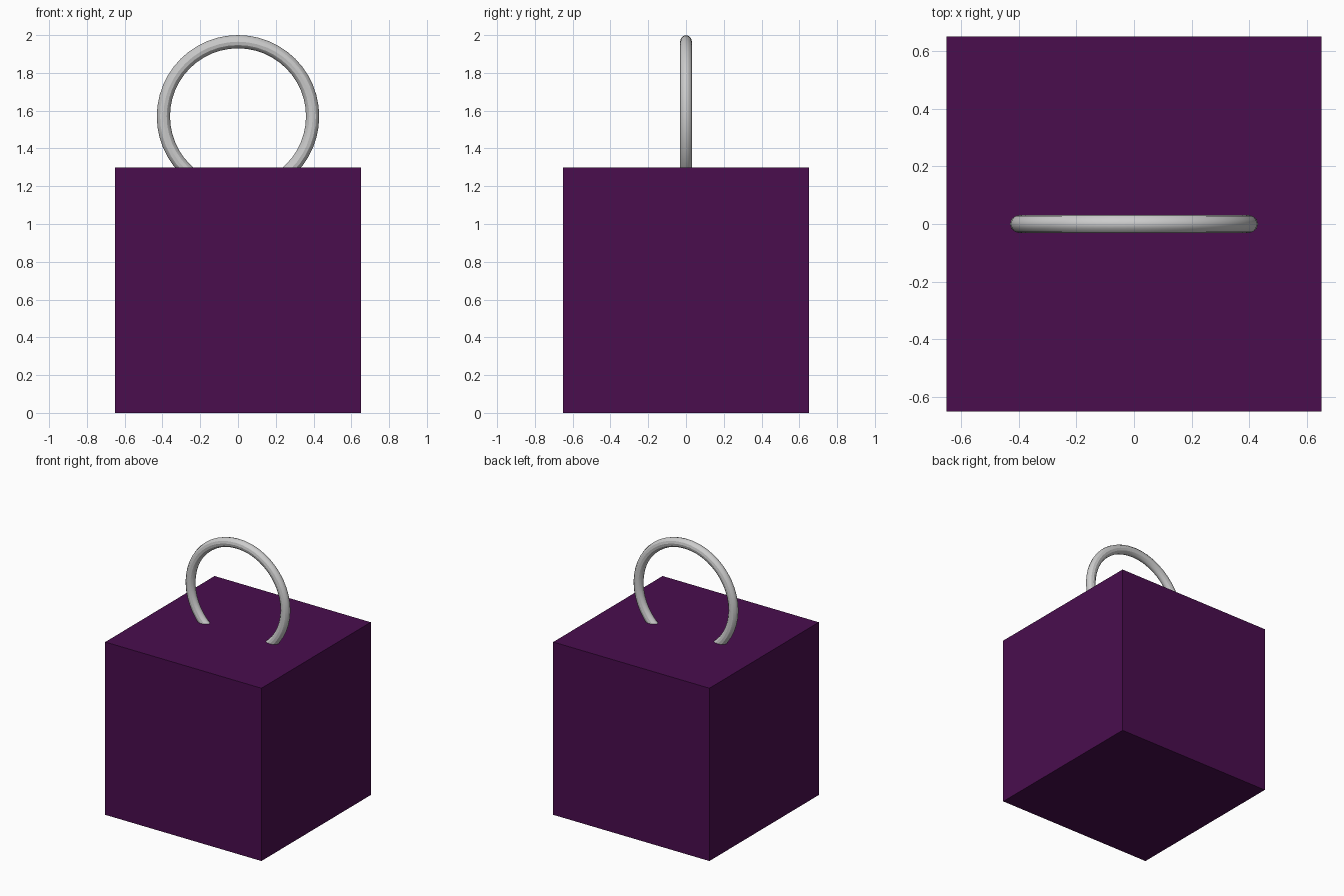
import bpy
from math import pi

if "Cube" in bpy.data.objects:
    bpy.data.objects.remove(bpy.data.objects["Cube"])

# Solid cube body standing on the ground
bpy.ops.mesh.primitive_cube_add(size=1.3, location=(0, 0, 0.65))
body = bpy.context.object
body.name = "cube_body"
purple = bpy.data.materials.new("dark_purple")
purple.diffuse_color = (0.067, 0.004, 0.076, 1)
purple.use_nodes = True
purple.node_tree.nodes["Principled BSDF"].inputs["Base Color"].default_value = purple.diffuse_color
body.data.materials.append(purple)

# Upright hanging ring, sunk into the top face and slightly flattened front to back
bpy.ops.mesh.primitive_torus_add(major_radius=0.395, minor_radius=0.035,
                                 major_segments=48, minor_segments=12,
                                 location=(0, 0, 1.57), rotation=(pi / 2, 0, 0))
ring = bpy.context.object
ring.name = "hanging_ring"
ring.scale.z = 0.9
bpy.ops.object.shade_smooth_by_angle()
